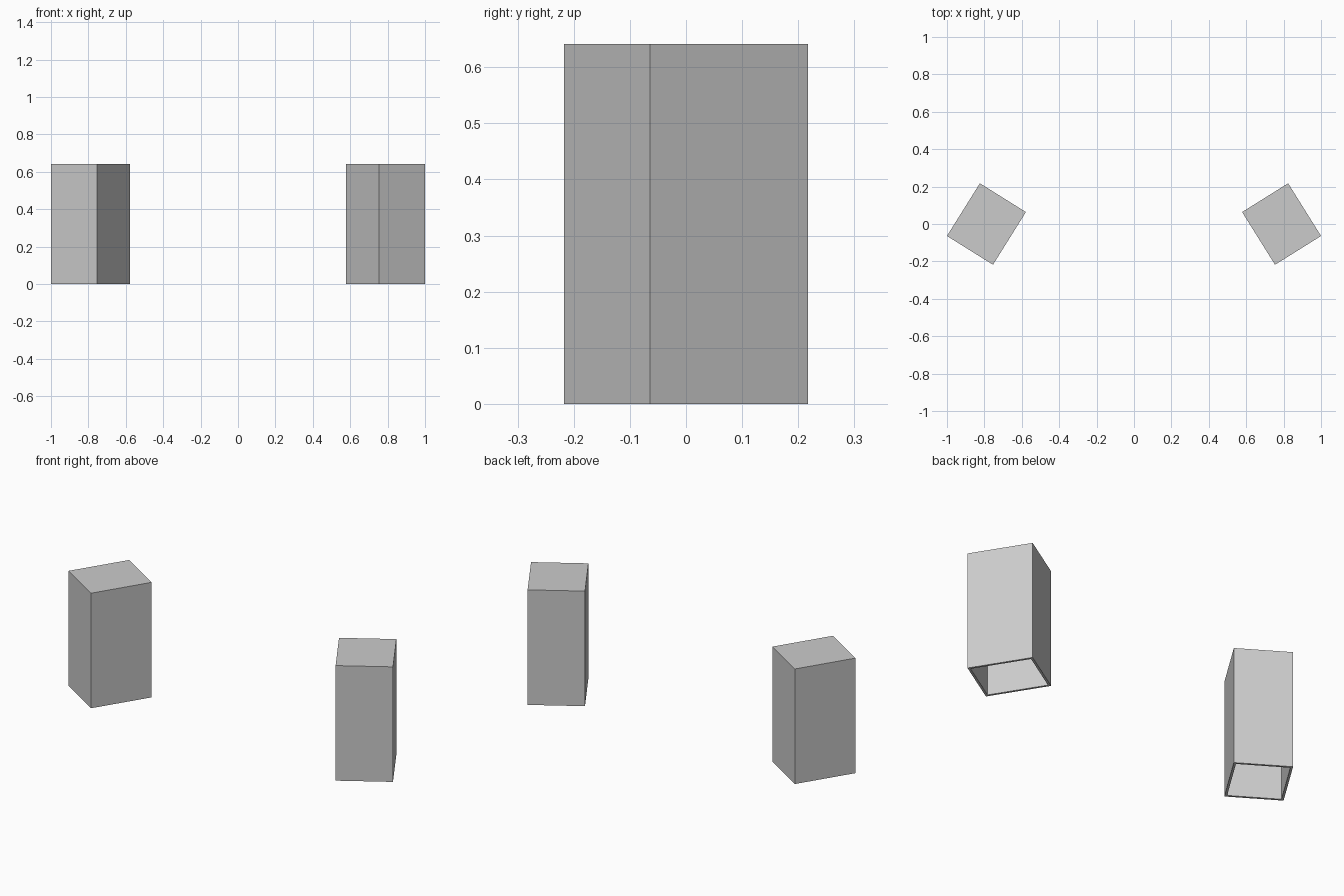
import bpy, bmesh
from math import radians
from mathutils import Matrix, Vector

if "Cube" in bpy.data.objects:
    bpy.data.objects.remove(bpy.data.objects["Cube"])

W, D, T = 0.29, 0.332, 0.012      # crate width, depth, board thickness
WALL_H, H = 0.629, 0.641          # wall height, total height
ROWS, SLATS = 13, 7
CX, ANGLE = 0.789, 32


def boards(name, boxes, side):
    """One object made of box boards, each given as (centre, size)."""
    bm = bmesh.new()
    for centre, size in boxes:
        m = Matrix.Translation(Vector(centre)) @ Matrix.Diagonal((*size, 1))
        bmesh.ops.create_cube(bm, size=1, matrix=m)
    me = bpy.data.meshes.new(name)
    bm.to_mesh(me)
    bm.free()
    ob = bpy.data.objects.new(name, me)
    ob.location = (side * CX, 0, 0)
    ob.rotation_euler = (0, 0, radians(side * ANGLE))
    bpy.context.collection.objects.link(ob)


def crate(label, side):
    rh, sd = WALL_H / ROWS, D / SLATS
    rows = [(i + 0.5) * rh for i in range(ROWS)]
    # End walls span the full width, side walls fit between them
    for tag, s in (("front", -1), ("back", 1)):
        boards(f"{label}_{tag}_wall_planks",
               [((0, s * (D - T) / 2, z), (W, T, rh)) for z in rows], side)
    for tag, s in (("left", -1), ("right", 1)):
        boards(f"{label}_{tag}_wall_planks",
               [((s * (W - T) / 2, 0, z), (T, D - 2 * T, rh)) for z in rows], side)
    # Slatted lid; the underside stays open
    boards(f"{label}_lid_slats",
           [((0, -D / 2 + (i + 0.5) * sd, (WALL_H + H) / 2), (W, sd, H - WALL_H))
            for i in range(SLATS)], side)


crate("right_crate", 1)
crate("left_crate", -1)
